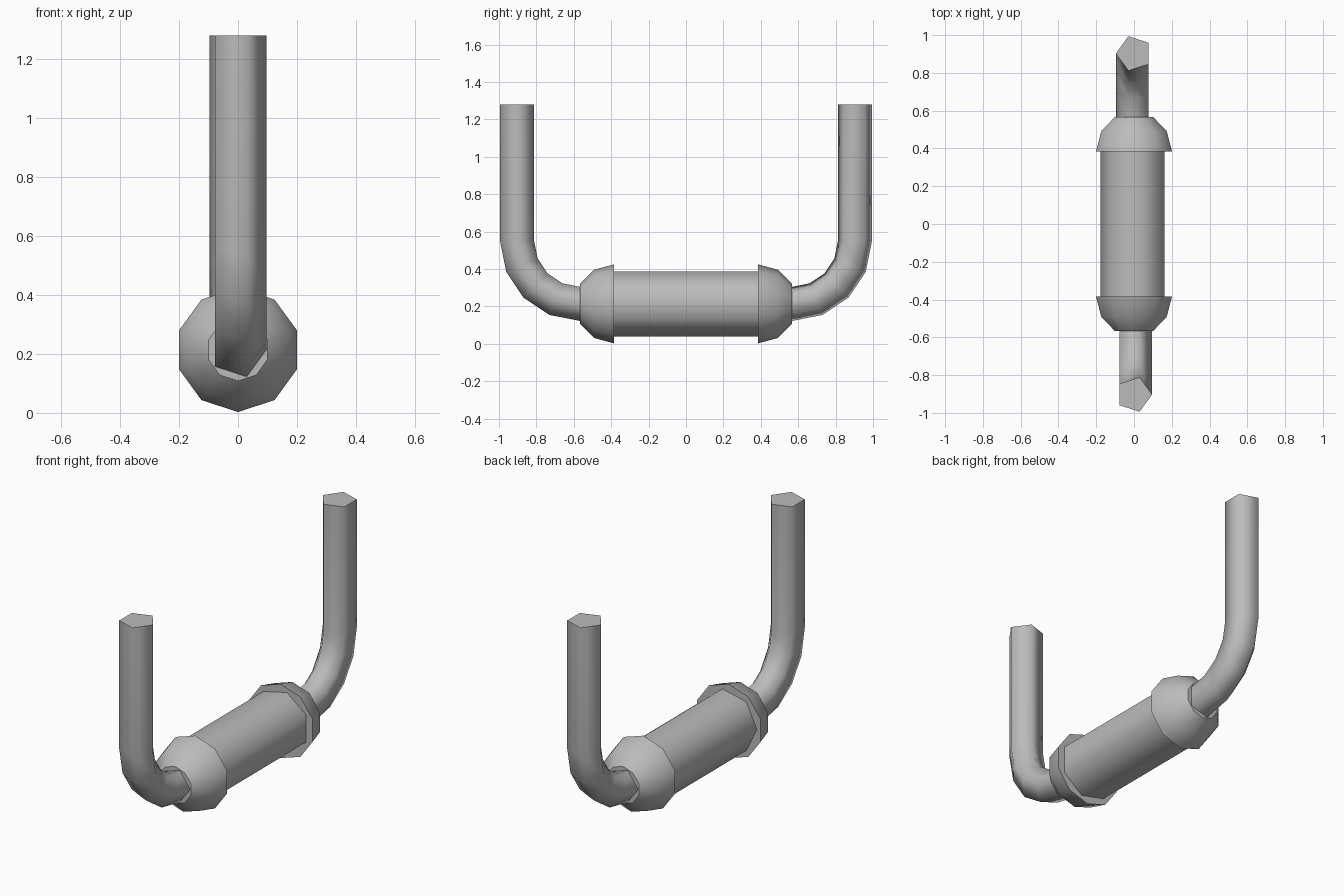
import bpy, bmesh
from math import sin, cos, pi
from mathutils import Vector

cube = bpy.data.objects.get("Cube")
if cube:
    bpy.data.objects.remove(cube, do_unlink=True)

grey = bpy.data.materials.new("plain grey")
grey.use_nodes = True
colour = (0.5, 0.5, 0.5, 1)
grey.diffuse_color = colour
grey.node_tree.nodes["Principled BSDF"].inputs["Base Color"].default_value = colour

AXIS_Z = 0.214   # height of the body axis
CAP_Y = 0.385    # where the end caps begin
CAP_R = 0.211
BEND_R = 0.335
BEND_Z = AXIS_Z + BEND_R
PIPE_R = 0.096
TOP_Z = 1.28
BEND_Y = CAP_Y + CAP_R * sin(pi / 3)


def ring(centre, u, v, radius, sides, start=0.0):
    """Points of a regular polygon spanned by the directions u and v."""
    angles = [start + 2 * pi * i / sides for i in range(sides)]
    return [centre + radius * (cos(a) * u + sin(a) * v) for a in angles]


def loft(name, rings, turn=False):
    """Skin rings smoothly, closed by flat ends; turn spins it half round."""
    bm = bmesh.new()
    s = -1 if turn else 1
    loops = [[bm.verts.new((s * p.x, s * p.y, p.z)) for p in r] for r in rings]
    n = len(loops[0])
    for a, b in zip(loops, loops[1:]):
        for i in range(n):
            j = (i + 1) % n
            bm.faces.new((a[i], a[j], b[j], b[i])).smooth = True
    for end in (loops[0], loops[-1]):
        for edge in bm.faces.new(end).edges:
            edge.smooth = False
    bmesh.ops.recalc_face_normals(bm, faces=bm.faces)
    mesh = bpy.data.meshes.new(name)
    bm.to_mesh(mesh)
    bm.free()
    mesh.materials.append(grey)
    obj = bpy.data.objects.new(name, mesh)
    bpy.context.collection.objects.link(obj)
    return obj


X, Y, Z = Vector((1, 0, 0)), Vector((0, 1, 0)), Vector((0, 0, 1))

# Seven-sided central body
loft("body", [ring(Vector((0, y, AXIS_Z)), X, Z, 0.178, 7, pi)
              for y in (-CAP_Y, CAP_Y)])

# Ten-sided truncated hemisphere at the front
cap_rings = []
for step in range(3):
    a = step * pi / 6
    centre = Vector((0, -CAP_Y - CAP_R * sin(a), AXIS_Z))
    cap_rings.append(ring(centre, X, Z, CAP_R * cos(a), 10, pi / 2))

# Five-sided pipe: straight top, then a quarter bend into the cap
pipe_rings = [ring(Vector((0, -BEND_Y - BEND_R, TOP_Z)), X, Y, PIPE_R, 5)]
for step in range(5):
    a = step * pi / 8
    outward = Vector((0, -cos(a), -sin(a)))
    centre = Vector((0, -BEND_Y, BEND_Z)) + BEND_R * outward
    pipe_rings.append(ring(centre, X, -outward, PIPE_R, 5))

for side, turn in (("front", False), ("back", True)):
    loft(side + "_end_cap", cap_rings, turn)
    loft(side + "_pipe", pipe_rings, turn)
